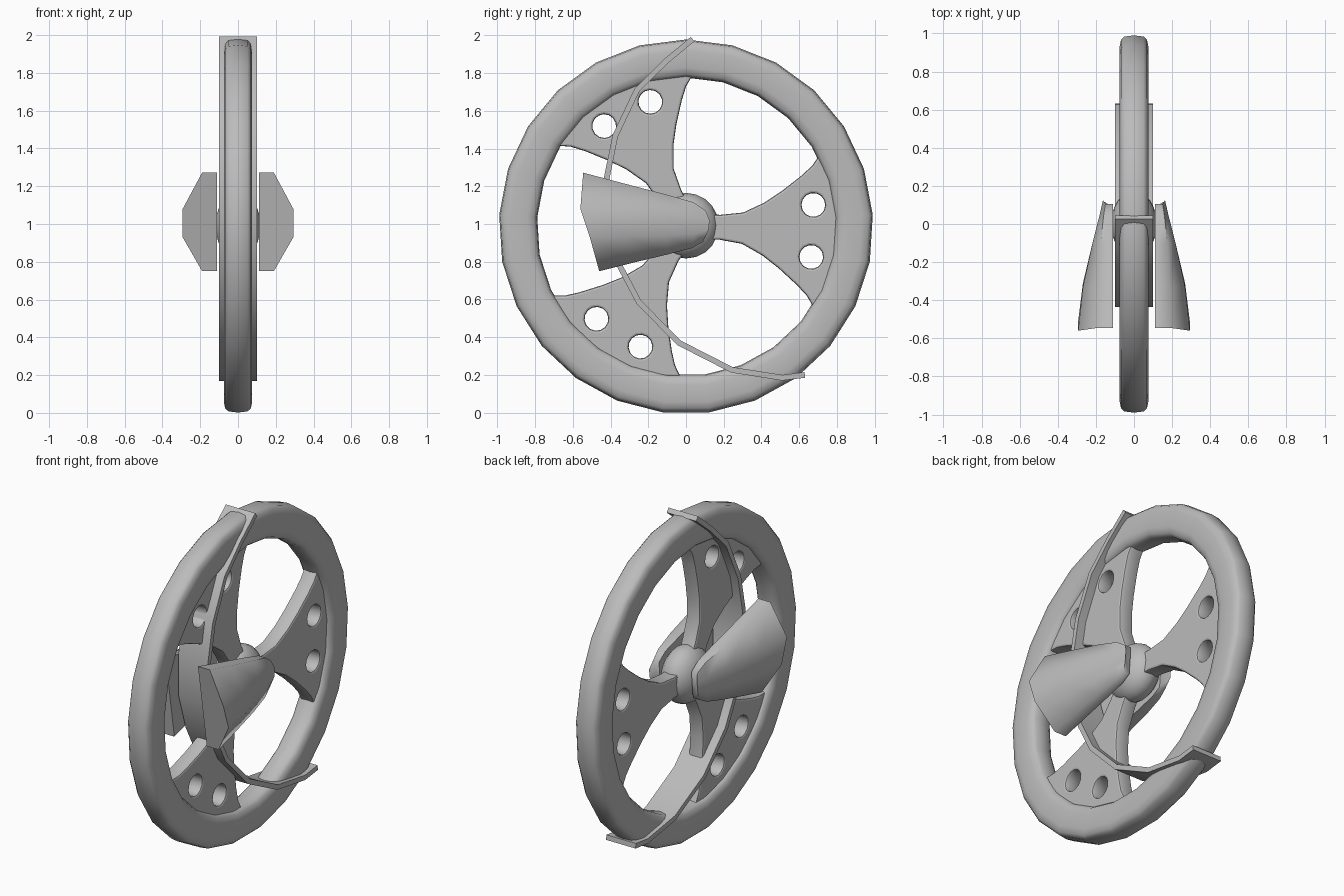
import bpy, bmesh, math
from mathutils import Matrix, Vector

cube = bpy.data.objects.get("Cube")
if cube:
    bpy.data.objects.remove(cube, do_unlink=True)

CZ = 0.986                       # axle height
grey = bpy.data.materials.new("plain grey")
grey.use_nodes = True
grey.diffuse_color = (0.5, 0.5, 0.5, 1)
grey.node_tree.nodes["Principled BSDF"].inputs["Base Color"].default_value = (0.5, 0.5, 0.5, 1)


def finish(ob, angle):
    """Assign the colour and shade smooth, keeping sharp edges."""
    if not ob.data.materials:
        ob.data.materials.append(grey)
    bpy.ops.object.select_all(action='DESELECT')
    ob.select_set(True)
    bpy.context.view_layer.objects.active = ob
    bpy.ops.object.shade_smooth_by_angle(angle=math.radians(angle))


def link(name, data):
    ob = bpy.data.objects.new(name, data)
    bpy.context.collection.objects.link(ob)
    return ob


def loft(name, loops, angle, closed=False):
    """Skin a row of equal-sized point loops; cap the ends if open."""
    bm = bmesh.new()
    rows = [[bm.verts.new(p) for p in lp] for lp in loops]
    n = len(rows[0])
    pairs = list(zip(rows, rows[1:]))
    if closed:
        pairs.append((rows[-1], rows[0]))
    for a, b in pairs:
        for i in range(n):
            j = (i + 1) % n
            bm.faces.new((a[i], a[j], b[j], b[i]))
    if not closed:
        bm.faces.new(rows[0])
        bm.faces.new(rows[-1])
    bmesh.ops.recalc_face_normals(bm, faces=bm.faces)
    me = bpy.data.meshes.new(name)
    bm.to_mesh(me)
    bm.free()
    ob = link(name, me)
    finish(ob, angle)
    return ob


# Wheel rim: rounded section swept around 25 steps
half = [(0, 0.992), (0.05, 0.986), (0.068, 0.97), (0.075, 0.935),
        (0.075, 0.845), (0.066, 0.81), (0.045, 0.795), (0, 0.79)]
section = half + [(-x, r) for x, r in half[-2:0:-1]]
rim = []
for k in range(25):
    a = math.pi / 2 + k * math.tau / 25
    rim.append([(x, r * math.cos(a), CZ + r * math.sin(a)) for x, r in section])
loft("wheel_rim", rim, 50, closed=True)

# Hub: flattened ball
me = bpy.data.meshes.new("hub")
bm = bmesh.new()
bmesh.ops.create_uvsphere(bm, u_segments=20, v_segments=12, radius=0.174)
bmesh.ops.transform(bm, matrix=Matrix.Diagonal((0.69, 1, 1, 1)) @ Matrix.Rotation(math.pi / 2, 4, 'Y'),
                    verts=bm.verts)
bm.to_mesh(me)
bm.free()
hub = link("hub", me)
hub.location = (0, 0, CZ + 0.005)
finish(hub, 60)

# Spokes: flared plates with two round holes each
edge = [(0.08, 0.066), (0.18, 0.066), (0.30, 0.083), (0.41, 0.14),
        (0.50, 0.205), (0.60, 0.29), (0.655, 0.345), (0.69, 0.40)]
tip = [(0.81 * math.cos(t), 0.81 * math.sin(t)) for t in (0.4, 0.2, 0.0, -0.2, -0.4)]
outline = edge + tip + [(x, -y) for x, y in reversed(edge)]


def ring_points(cx, cy, r, n=14):
    return [(cx + r * math.cos(i * math.tau / n), cy + r * math.sin(i * math.tau / n)) for i in range(n)]


for k, name in enumerate(("spoke_back", "spoke_upper", "spoke_lower")):
    cu = bpy.data.curves.new(name, 'CURVE')
    cu.dimensions = '2D'
    cu.fill_mode = 'BOTH'
    cu.extrude = 0.035
    cu.bevel_depth = 0.012
    cu.bevel_resolution = 1
    cu.offset = -0.012
    for pts in (outline, ring_points(0.67, 0.138, 0.063), ring_points(0.67, -0.138, 0.063)):
        sp = cu.splines.new('POLY')
        sp.points.add(len(pts) - 1)
        for p, (x, y) in zip(sp.points, pts):
            p.co = (x, y, 0, 1)
        sp.use_cyclic_u = True
    ob = link(name, cu)
    # local x, y, z become world y, z, x
    to_side = Matrix(((0, 0, 1, 0), (1, 0, 0, 0), (0, 1, 0, 0), (0, 0, 0, 1)))
    turn = Matrix.Rotation(math.radians(-2.3 + 120 * k), 4, 'X')
    ob.matrix_world = Matrix.Translation((0, 0, CZ + 0.004)) @ turn @ to_side
    bpy.ops.object.select_all(action='DESELECT')
    ob.select_set(True)
    bpy.context.view_layer.objects.active = ob
    bpy.ops.object.convert(target='MESH')
    finish(bpy.context.view_layer.objects.active, 40)

# Guard: bent strip that passes through the wheel
path = [Vector(p) for p in [(0.035, 1.98), (-0.11, 1.86), (-0.26, 1.71), (-0.375, 1.467),
                            (-0.42, 1.245), (-0.42, 1.0), (-0.35, 0.776), (-0.25, 0.586),
                            (-0.037, 0.37), (0.243, 0.227), (0.51, 0.185), (0.63, 0.20)]]
strip = []
for i, p in enumerate(path):
    d = (path[min(i + 1, len(path) - 1)] - path[max(i - 1, 0)]).normalized()
    n = Vector((-d.y, d.x)) * 0.015
    a, b = p + n, p - n
    strip.append([(-0.1, a.x, a.y), (0.1, a.x, a.y), (0.1, b.x, b.y), (-0.1, b.x, b.y)])
loft("guard_strip", strip, 35)

# Side pods: half-octagon section tapering from the front to the hub
# each row: (y, z) for top, upper, lower, bottom, then edge x and bulge x
rows = [((-0.545, 1.272), (-0.56, 1.08), (-0.51, 0.93), (-0.46, 0.75), 0.19, 0.293),
        ((-0.33, 1.215), (-0.33, 1.07), (-0.31, 0.935), (-0.28, 0.795), 0.185, 0.268),
        ((-0.10, 1.155), (-0.10, 1.05), (-0.10, 0.94), (-0.10, 0.838), 0.175, 0.218),
        ((0.04, 1.115), (0.05, 1.035), (0.05, 0.95), (0.03, 0.872), 0.16, 0.18),
        ((0.105, 1.07), (0.125, 1.02), (0.12, 0.97), (0.09, 0.905), 0.15, 0.163)]
for s, name in ((1, "left_pod"), (-1, "right_pod")):
    loops = []
    for t, u, l, b, xe, xb in rows:
        loops.append([(s * x, y, z) for x, (y, z) in
                      ((0.11, t), (xe, t), (xb, u), (xb, l), (xe, b), (0.11, b))])
    loft(name, loops, 65)
